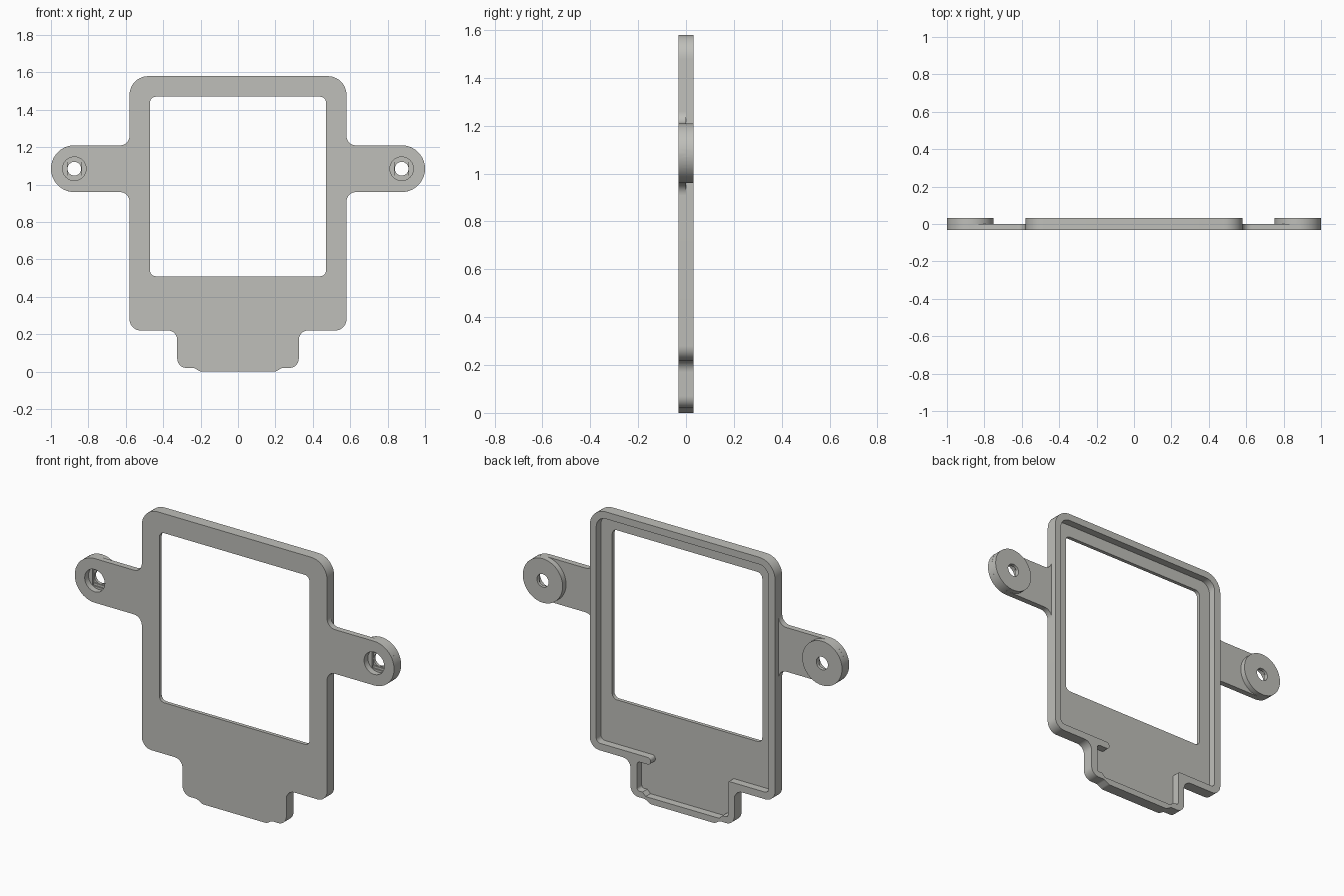
import bpy, math
from mathutils import Vector

if "Cube" in bpy.data.objects:
    bpy.data.objects.remove(bpy.data.objects["Cube"])

FRONT, FLOOR, ARM_BACK, BACK = -0.032, -0.011, 0.001, 0.032

grey = bpy.data.materials.new("warm_grey")
grey.diffuse_color = (0.52, 0.52, 0.49, 1)
grey.use_nodes = True
grey.node_tree.nodes["Principled BSDF"].inputs["Base Color"].default_value = grey.diffuse_color


def rounded(points, steps=10):
    """Outline with arcs at the corners; each point is (x, z) or (x, z, radius)."""
    out, n = [], len(points)
    for i, p in enumerate(points):
        c = Vector(p[:2])
        r = p[2] if len(p) > 2 else 0
        if r == 0:
            out.append(c)
            continue
        a = (Vector(points[i - 1][:2]) - c).normalized()
        b = (Vector(points[(i + 1) % n][:2]) - c).normalized()
        half = a.angle(b) / 2
        centre = c + (a + b).normalized() * (r / math.sin(half))
        start = c + a * (r / math.tan(half)) - centre
        end = c + b * (r / math.tan(half)) - centre
        sweep = math.pi - 2 * half
        for k in range(steps + 1):
            t = k / steps
            out.append(centre + (start * math.sin((1 - t) * sweep)
                                 + end * math.sin(t * sweep)) / math.sin(sweep))
    return out


def circle(x, z, r, n=48):
    return [Vector((x + r * math.cos(2 * math.pi * k / n),
                    z + r * math.sin(2 * math.pi * k / n))) for k in range(n)]


def box(x0, x1, z0, z1, r=0):
    return rounded([(x0, z0, r), (x1, z0, r), (x1, z1, r), (x0, z1, r)])


def prism(name, outline, y0, y1):
    """Solid with the given front outline between two depths."""
    n = len(outline)
    verts = [(p.x, y, p.y) for y in (y0, y1) for p in outline]
    faces = [list(range(n)), list(range(2 * n - 1, n - 1, -1))]
    faces += [[(i + 1) % n, i, n + i, n + (i + 1) % n] for i in range(n)]
    mesh = bpy.data.meshes.new(name)
    mesh.from_pydata(verts, [], faces)
    mesh.materials.append(grey)
    obj = bpy.data.objects.new(name, mesh)
    bpy.context.collection.objects.link(obj)
    return obj


def combine(obj, other, operation):
    mod = obj.modifiers.new("combine", "BOOLEAN")
    mod.operation, mod.solver, mod.object = operation, "EXACT", other
    bpy.context.view_layer.objects.active = obj
    bpy.ops.object.modifier_apply(modifier=mod.name)
    bpy.data.objects.remove(other)


def finish(obj):
    bpy.ops.object.select_all(action="DESELECT")
    obj.select_set(True)
    bpy.context.view_layer.objects.active = obj
    bpy.ops.object.shade_smooth_by_angle(angle=math.radians(30))


# Frame with the connector tab below it
right = [(0.2, 0, 0.03), (0.235, 0.02, 0.03), (0.325, 0.02, 0.05), (0.325, 0.22, 0.05),
         (0.58, 0.22, 0.06), (0.58, 1.58, 0.1)]
left = [(-p[0], *p[1:]) for p in reversed(right)]
frame = prism("frame", rounded(right + left), FRONT, BACK)

# Recess in the back, leaving a rim with one stub over the tab
pocket = rounded([(-0.23, 0.035), (0.23, 0.035), (0.25, 0.055), (0.285, 0.055, 0.015),
                  (0.285, 0.22, 0.02), (0.2, 0.22, 0.018), (0.2, 0.26, 0.018),
                  (0.54, 0.26, 0.025), (0.54, 1.54, 0.06), (-0.54, 1.54, 0.06),
                  (-0.54, 0.26, 0.025), (-0.285, 0.26, 0.01), (-0.285, 0.055, 0.015),
                  (-0.25, 0.055)])
combine(frame, prism("pocket", pocket, FLOOR, 0.1), "DIFFERENCE")

# Screen window
combine(frame, prism("window", box(-0.47, 0.47, 0.51, 1.47, 0.03), -0.1, 0.1), "DIFFERENCE")
finish(frame)

# Mounting arms with a round boss and a stepped screw hole
ZC, XC = 1.085, 0.875
for side, name in ((1, "right_arm"), (-1, "left_arm")):
    outline = rounded([(0.575, 0.90), (0.58, 0.90), (0.58, 0.96, 0.05), (1, 0.96, 0.1249),
                       (1, 1.21, 0.1249), (0.58, 1.21, 0.05), (0.58, 1.27), (0.575, 1.27)])
    if side < 0:
        outline = [Vector((-p.x, p.y)) for p in reversed(outline)]
    x = side * XC
    arm = prism(name, outline, FRONT, ARM_BACK)
    combine(arm, prism("boss", circle(x, ZC, 0.1248), -0.01, BACK), "UNION")
    h = 0.037
    for cut, depth in ((circle(x, ZC, 0.063), 0.002),
                       (box(x - h, x + h, ZC - 0.05, ZC + 0.05), 0.009),
                       (box(x - h, x + h, ZC - h, ZC + h), 0.016),
                       (circle(x, ZC, 0.0365), 0.1)):
        combine(arm, prism("screw_cut", cut, -0.1, depth), "DIFFERENCE")
    finish(arm)
